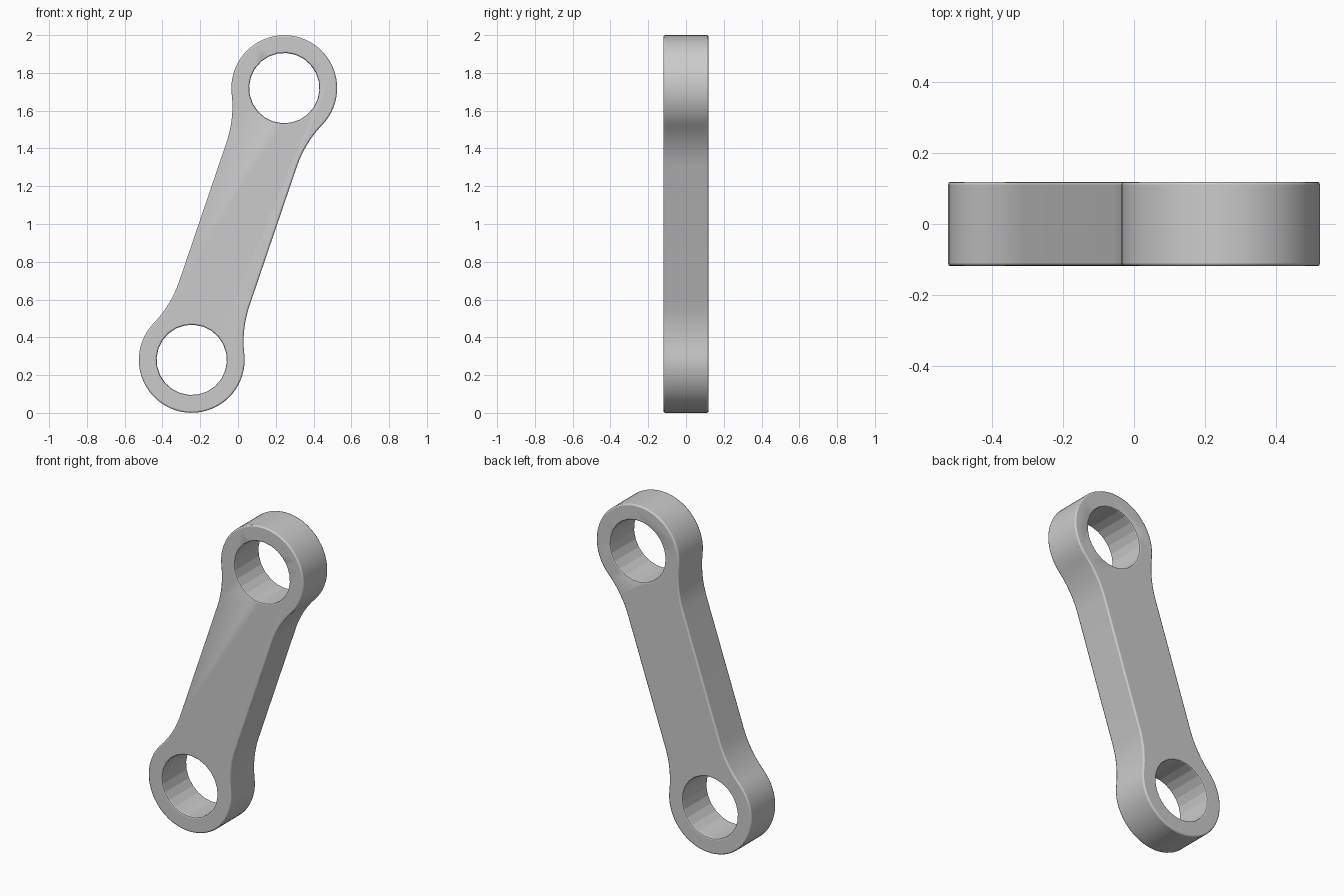
import bpy, bmesh, math
from mathutils import Matrix, Vector

cube = bpy.data.objects.get("Cube")
if cube:
    bpy.data.objects.remove(cube)

HALF_LENGTH = 0.76      # link centre to eye centre
EYE_R, HOLE_R = 0.28, 0.186
SHANK_W, FILLET_R = 0.197, 0.587
HALF_T = 0.119
TILT = Matrix.Rotation(math.radians(18.8), 4, 'Y')
LIFT = Matrix.Translation((0, 0, 1))

steel = bpy.data.materials.new("plain grey")
steel.use_nodes = True
grey = (0.6, 0.6, 0.6, 1)
steel.diffuse_color = grey
steel.node_tree.nodes["Principled BSDF"].inputs["Base Color"].default_value = grey


def arc(cx, cz, r, a0, a1, n):
    return [(cx + r * math.cos(a0 + (a1 - a0) * i / n),
             cz + r * math.sin(a0 + (a1 - a0) * i / n)) for i in range(n + 1)]


def prism(name, points, half):
    """Extrude an xz outline through the thickness."""
    bm = bmesh.new()
    face = bm.faces.new([bm.verts.new((x, -half, z)) for x, z in points])
    new = bmesh.ops.extrude_face_region(bm, geom=[face])["geom"]
    bmesh.ops.translate(bm, vec=Vector((0, 2 * half, 0)),
                        verts=[v for v in new if isinstance(v, bmesh.types.BMVert)])
    bmesh.ops.recalc_face_normals(bm, faces=bm.faces)
    bm.transform(LIFT @ TILT)
    mesh = bpy.data.meshes.new(name)
    bm.to_mesh(mesh)
    bm.free()
    mesh.materials.append(steel)
    obj = bpy.data.objects.new(name, mesh)
    bpy.context.collection.objects.link(obj)
    return obj


# Quarter outline: fillet from the shank, then round the eye to its tip
fx = SHANK_W + FILLET_R
fz = HALF_LENGTH - math.sqrt((EYE_R + FILLET_R) ** 2 - fx ** 2)
meet = math.atan2(fz - HALF_LENGTH, fx)
quarter = arc(fx, fz, FILLET_R, math.pi, math.pi + meet, 8)
quarter += arc(0, HALF_LENGTH, EYE_R, meet, math.pi / 2, 20)[1:]

# Mirror it into the whole outline
upper = quarter + [(-x, z) for x, z in quarter[-2::-1]]
link = prism("link_arm", upper + [(-x, -z) for x, z in upper], HALF_T)

# Pin holes
for name, side in (("upper_hole_cutter", 1), ("lower_hole_cutter", -1)):
    ring = arc(0, side * HALF_LENGTH, HOLE_R, 0, 2 * math.pi, 24)[:-1]
    cutter = prism(name, ring, HALF_T * 2)
    cutter.hide_render = True
    cutter.hide_set(True)
    cut = link.modifiers.new(name, 'BOOLEAN')
    cut.operation = 'DIFFERENCE'
    cut.solver = 'EXACT'
    cut.object = cutter

# Softened rims
rim = link.modifiers.new("rim_bevel", 'BEVEL')
rim.width = 0.008
rim.segments = 2
rim.limit_method = 'ANGLE'
rim.angle_limit = math.radians(50)

bpy.context.view_layer.objects.active = link
link.select_set(True)
bpy.ops.object.shade_smooth_by_angle(angle=math.radians(35))
